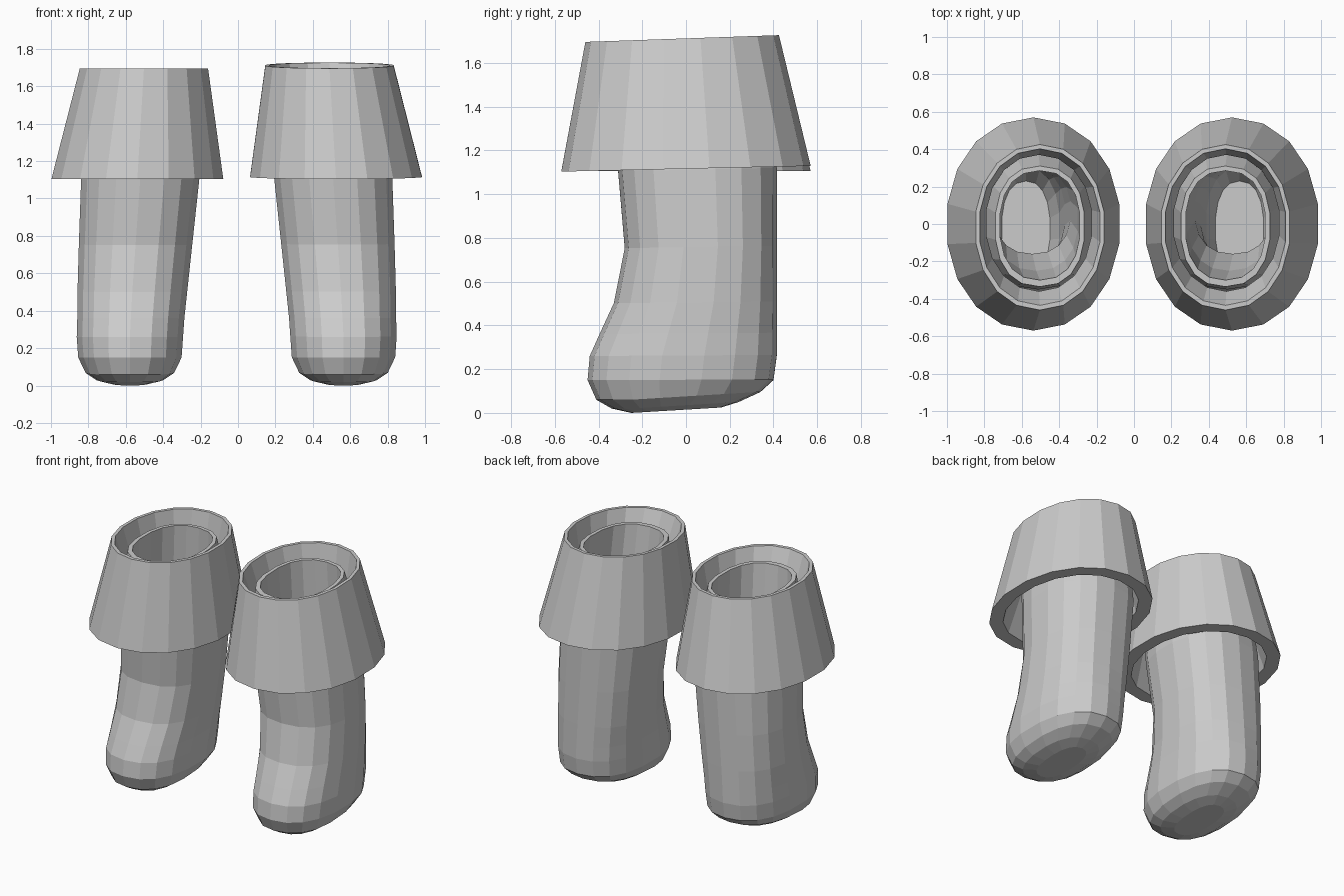
import bpy, bmesh, math

SIDES = 18


def ring(bm, spec, side, power):
    """One rounded cross-section: height, centre x, half width, front y, back y."""
    z, cx, hx, y0, y1 = spec
    cx += 0.008 if side < 0 else -0.006
    cy, hy = (y0 + y1) / 2, (y1 - y0) / 2
    verts = []
    for i in range(SIDES):
        a = 2 * math.pi * (i + 0.5) / SIDES
        c, s = math.cos(a), math.sin(a)
        x = cx + hx * math.copysign(abs(c) ** (2 / power), c)
        y = cy + hy * math.copysign(abs(s) ** (2 / power), s)
        # the right boot leans very slightly up at the back
        lift = (z / 1.7) * (0.017 + 0.035 * y) if side > 0 else 0
        # the heel sits a touch higher than the ball of the foot
        if z < 0.1:
            lift += max(0, y + 0.25) * 0.06
        verts.append(bm.verts.new((side * x, y, z + lift)))
    return verts


def loft(name, specs, side, power, closed=False):
    bm = bmesh.new()
    rings = [ring(bm, s, side, power) for s in specs]
    pairs = list(zip(rings, rings[1:]))
    if closed:
        pairs.append((rings[-1], rings[0]))
    else:
        bm.faces.new(rings[0])
        bm.faces.new(rings[-1])
    for a, b in pairs:
        for i in range(SIDES):
            j = (i + 1) % SIDES
            bm.faces.new((a[i], a[j], b[j], b[i]))
    bmesh.ops.recalc_face_normals(bm, faces=bm.faces)
    mesh = bpy.data.meshes.new(name)
    bm.to_mesh(mesh)
    bm.free()
    bpy.context.collection.objects.link(bpy.data.objects.new(name, mesh))


# Boot: outer shell upward from the sole, over the rim, then down the thick inside
boot = [
    (0.00, 0.57, 0.10, -0.25, 0.16),
    (0.02, 0.57, 0.18, -0.34, 0.24),
    (0.06, 0.57, 0.24, -0.41, 0.34),
    (0.15, 0.57, 0.28, -0.45, 0.40),
    (0.26, 0.57, 0.288, -0.44, 0.415),
    (0.36, 0.565, 0.29, -0.395, 0.415),
    (0.50, 0.557, 0.297, -0.33, 0.415),
    (0.75, 0.54, 0.307, -0.28, 0.415),
    (1.10, 0.515, 0.32, -0.31, 0.415),
    (1.35, 0.505, 0.30, -0.35, 0.39),
    (1.63, 0.495, 0.24, -0.335, 0.31),
    (1.63, 0.495, 0.215, -0.30, 0.285),
    (1.10, 0.515, 0.225, -0.25, 0.30),
    (0.75, 0.535, 0.205, -0.16, 0.30),
    (0.50, 0.55, 0.19, -0.20, 0.30),
    (0.25, 0.57, 0.18, -0.32, 0.30),
    (0.12, 0.57, 0.13, -0.28, 0.23),
]

# Flared cuff: outer wall, thin top lip, inner funnel and underside
cuff = [
    (1.105, 0.53, 0.466, -0.57, 0.57),
    (1.695, 0.495, 0.348, -0.46, 0.425),
    (1.695, 0.495, 0.326, -0.435, 0.402),
    (1.50, 0.50, 0.285, -0.36, 0.37),
    (1.105, 0.53, 0.38, -0.48, 0.48),
]

for label, side in (("left", -1), ("right", 1)):
    loft(label + "_boot", boot, side, 2.35)
    loft(label + "_cuff", cuff, side, 2.1, closed=True)
